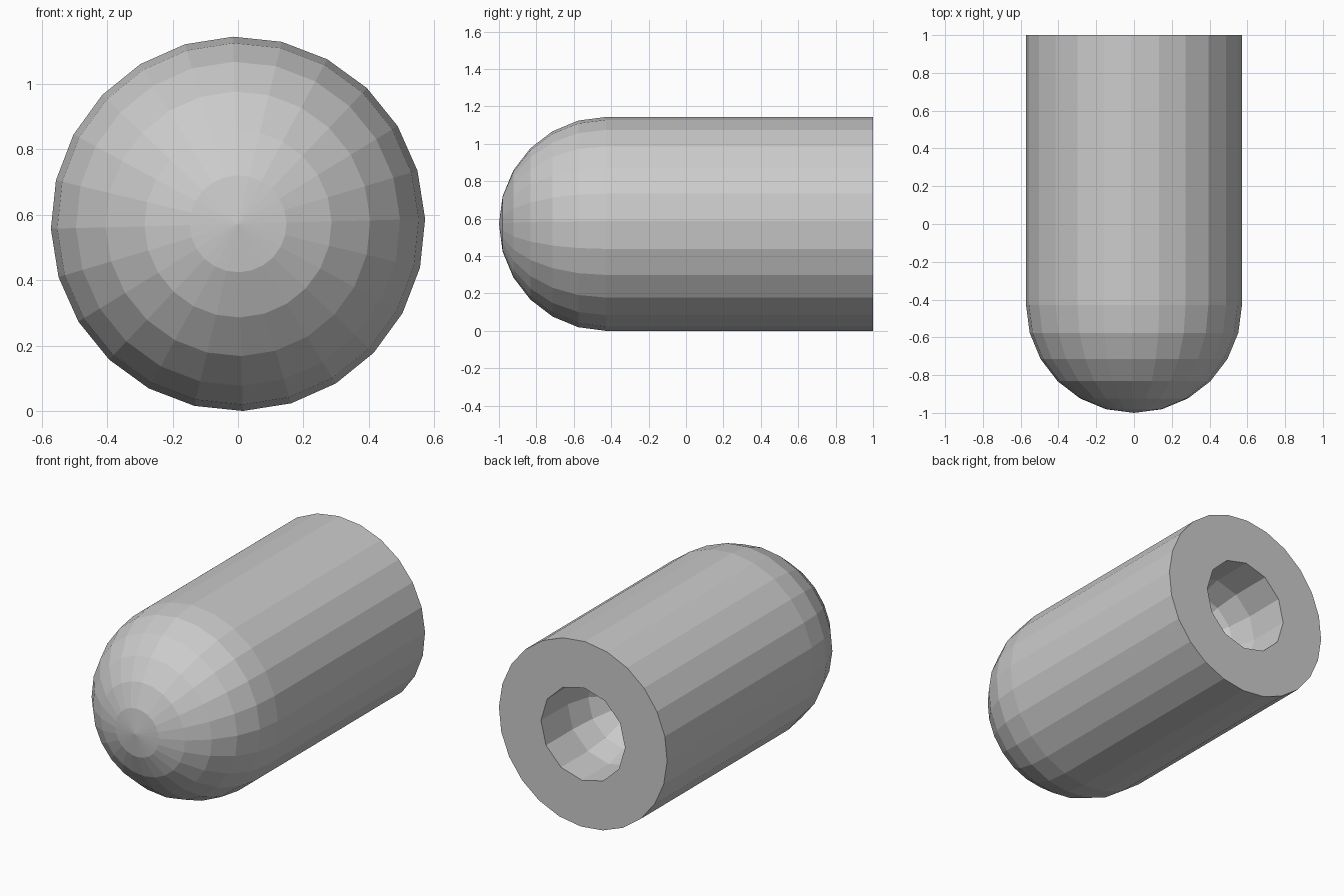
import bpy, bmesh
from math import sin, cos, pi, radians

if "Cube" in bpy.data.objects:
    bpy.data.objects.remove(bpy.data.objects["Cube"])

R = 0.572            # outer radius
Y_BACK = 1.0         # flat back face
Y_DOME = -1.0 + R    # where the round nose begins
BORE_R, BORE_DOME = 0.286, 0.74
PHASE = radians(1.5)


def ring(bm, r, y, n):
    return [bm.verts.new((r * cos(PHASE + 2 * pi * i / n), y,
                          R + r * sin(PHASE + 2 * pi * i / n))) for i in range(n)]


def domed_tube(bm, r, y_dome, n, steps):
    """Straight wall from the back face, closed by a half-sphere; returns the open rim."""
    rim = ring(bm, r, Y_BACK, n)
    loops = [rim] + [ring(bm, r * cos(pi / 2 * k / steps), y_dome - r * sin(pi / 2 * k / steps), n)
                     for k in range(steps)]
    for a, b in zip(loops, loops[1:]):
        for i in range(n):
            j = (i + 1) % n
            bm.faces.new((a[i], a[j], b[j], b[i]))
    tip = bm.verts.new((0, y_dome - r, R))
    for i in range(n):
        bm.faces.new((loops[-1][i], loops[-1][(i + 1) % n], tip))
    return rim


bm = bmesh.new()
# Outer shell and blind bore
outer = domed_tube(bm, R, Y_DOME, 24, 6)
inner = domed_tube(bm, BORE_R, BORE_DOME, 12, 3)
# Flat back face joining 24-sided rim to 12-sided bore
for i in range(12):
    o0, o1, o2 = outer[2 * i], outer[2 * i + 1], outer[(2 * i + 2) % 24]
    a, b = inner[i], inner[(i + 1) % 12]
    bm.faces.new((o0, o1, a))
    bm.faces.new((o1, b, a))
    bm.faces.new((o1, o2, b))
bmesh.ops.recalc_face_normals(bm, faces=bm.faces)

mesh = bpy.data.meshes.new("round_nosed_body")
bm.to_mesh(mesh)
bm.free()
body = bpy.data.objects.new("round_nosed_body", mesh)
bpy.context.collection.objects.link(body)
